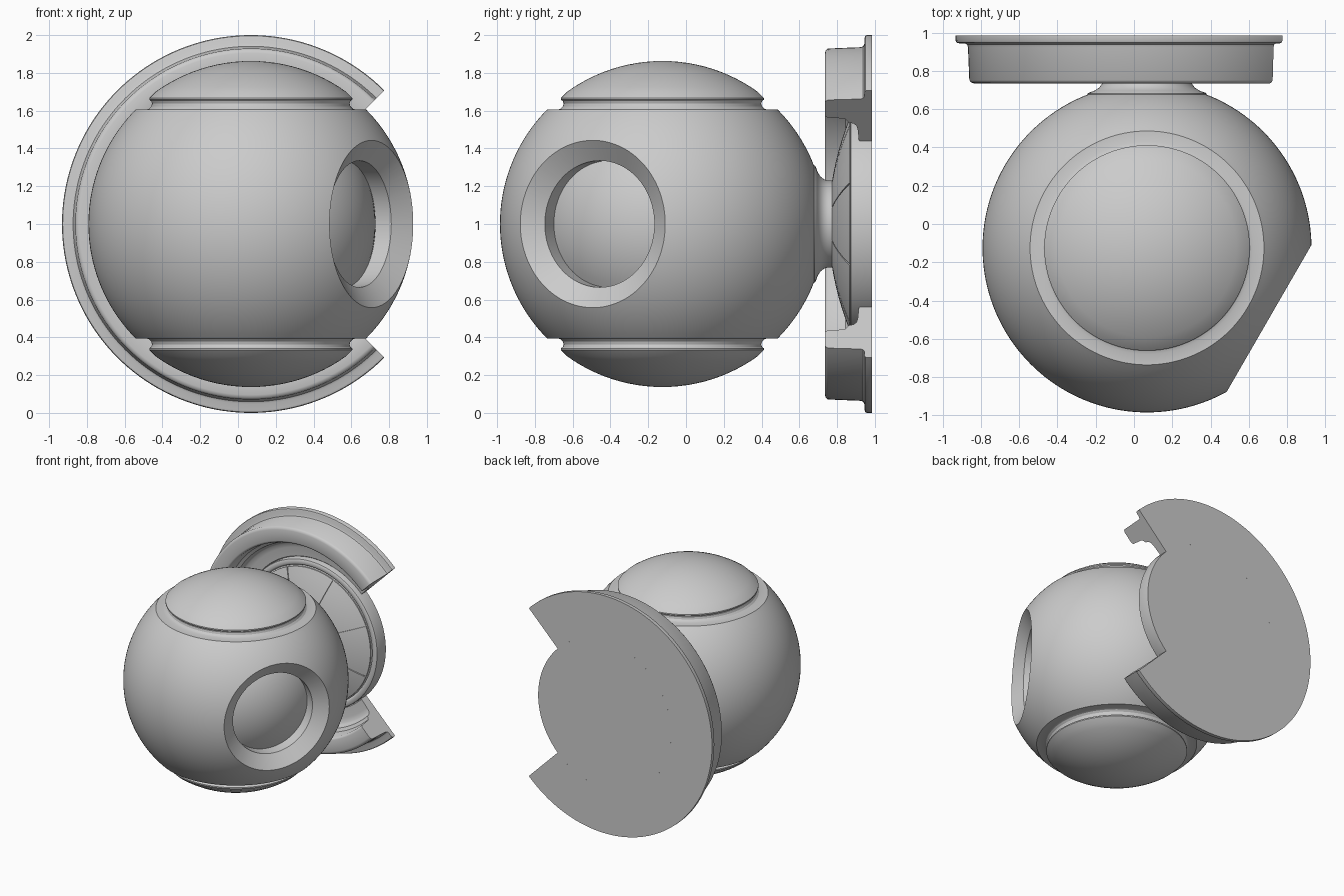
import bpy, bmesh, math
from mathutils import Matrix, Vector

if "Cube" in bpy.data.objects:
    bpy.data.objects.remove(bpy.data.objects["Cube"])

CENTRE = Vector((0.068, -0.125, 1.0))
R = 0.86


def axis_matrix(direction, origin):
    """Matrix that turns local z to a direction."""
    return Matrix.Translation(origin) @ Vector(direction).to_track_quat('Z', 'Y').to_matrix().to_4x4()


def lathe(name, profile, matrix, start=0.0, end=360.0, segs=128, closed=False):
    """Revolve (radius, height) points about local z; partial turns get end caps."""
    full = end - start > 359.9
    count = segs if full else segs + 1
    bm = bmesh.new()
    cols = []
    poles = {i: bm.verts.new((0, 0, h)) for i, (r, h) in enumerate(profile) if r < 1e-6}
    for s in range(count):
        a = math.radians(start + (end - start) * s / segs)
        cols.append([poles.get(i) or bm.verts.new((r * math.cos(a), r * math.sin(a), h))
                     for i, (r, h) in enumerate(profile)])
    n = len(profile)
    for s in range(segs):
        c0, c1 = cols[s], cols[(s + 1) % count]
        for i in range(n if closed else n - 1):
            j = (i + 1) % n
            quad = []
            for v in (c0[i], c1[i], c1[j], c0[j]):
                if v not in quad:
                    quad.append(v)
            if len(quad) > 2:
                bm.faces.new(quad)
    if not full:
        bm.faces.new(cols[0])
        bm.faces.new(cols[-1])
    bmesh.ops.recalc_face_normals(bm, faces=bm.faces)
    bm.transform(matrix)
    mesh = bpy.data.meshes.new(name)
    bm.to_mesh(mesh)
    bm.free()
    obj = bpy.data.objects.new(name, mesh)
    bpy.context.collection.objects.link(obj)
    return obj


def smooth(obj, angle=30):
    bpy.ops.object.select_all(action='DESELECT')
    obj.select_set(True)
    bpy.context.view_layer.objects.active = obj
    bpy.ops.object.shade_smooth_by_angle(angle=math.radians(angle))


def arc(radius, a0, a1, steps):
    """Points on a circle, angle measured from the axis, in degrees."""
    return [(radius * math.sin(math.radians(a0 + (a1 - a0) * i / steps)),
             radius * math.cos(math.radians(a0 + (a1 - a0) * i / steps))) for i in range(steps + 1)]


# Ball body: upper half profile with cap and groove, mirrored for the lower half
cap = [(0, 0.863)] + arc(0.863, 3, 38.8, 12)[:-1] + [(0.537, 0.668)]
groove = [(0.537, 0.658), (0.527, 0.650), (0.523, 0.638), (0.527, 0.623), (0.540, 0.610), (0.556, 0.605)]
upper = cap + groove + arc(R, 45.3, 90, 20)
profile = upper + [(r, -h) for r, h in reversed(upper[:-1])]
body = lathe("ball_body", profile, Matrix.Translation(CENTRE), segs=160)

# Countersunk side opening with a domed floor
hole = [(0, 0.66)] + arc(0.66, 3, 30.5, 8) + [(0.335, 0.665), (0.551, 0.809), (0.551, 1.0), (0, 1.0)]
opening = (math.cos(math.radians(-30)), math.sin(math.radians(-30)), 0)
cutter = lathe("opening_cutter", hole, axis_matrix(opening, CENTRE), segs=96)
cutter.hide_render = True
mod = body.modifiers.new("opening", 'BOOLEAN')
mod.operation = 'DIFFERENCE'
mod.solver = 'EXACT'
mod.object = cutter
bpy.context.view_layer.objects.active = body
body.select_set(True)
bpy.ops.object.modifier_apply(modifier=mod.name)
bpy.data.objects.remove(cutter)
smooth(body, 25)

# Mount parts share an axis along +y
MOUNT = Matrix.Translation((CENTRE.x, 0, 1)) @ Matrix.Rotation(math.radians(-90), 4, 'X')

# Flared neck
smooth(lathe("neck", [(0, 0.64), (0.31, 0.64), (0.31, 0.681), (0.305, 0.686), (0.275, 0.697), (0.250, 0.713),
                      (0.236, 0.732), (0.230, 0.752), (0.230, 0.80), (0, 0.80)], MOUNT, segs=96), 40)


def dome(r, lift=0.0):
    return 0.755 + lift + 0.11 * (r / 0.56) ** 2


# Mounting disc with raised lip and recessed dome
radii = [0.56 * i / 10 for i in range(11)]
disc = [(r, dome(r, 0.010)) for r in radii] + [(0.568, 0.882), (0.574, 0.871), (0.583, 0.867), (0.605, 0.868),
                                             (0.616, 0.874), (0.62, 0.886), (0.62, 0.985), (0, 0.985)]
smooth(lathe("mounting_disc", disc, MOUNT), 40)

# Eight dome panels with narrow seams
rr = [0.1 + 0.46 * i / 8 for i in range(9)]
panel = [(r, dome(r)) for r in rr] + [(r, dome(r, 0.012)) for r in reversed(rr)]
for k in range(8):
    a = 22.5 + 45 * k
    smooth(lathe(f"dome_panel_{k + 1}", panel, MOUNT, a + 0.4, a + 44.6, 14, closed=True))

# Open ring with stepped, rounded cross-section
ring = [(0.62, 0.985), (0.62, 0.922), (0.626, 0.915), (0.70, 0.910), (0.735, 0.903), (0.752, 0.888), (0.760, 0.860),
        (0.785, 0.845), (0.79, 0.83), (0.797, 0.75), (0.804, 0.739), (0.815, 0.735), (0.905, 0.735), (0.920, 0.740),
        (0.929, 0.752), (0.936, 0.925), (0.941, 0.938), (0.953, 0.944), (0.985, 0.945), (0.996, 0.949),
        (1.0, 0.958), (1.0, 0.985)]
smooth(lathe("open_ring", ring, MOUNT, 45, 315, 120, closed=True), 40)
